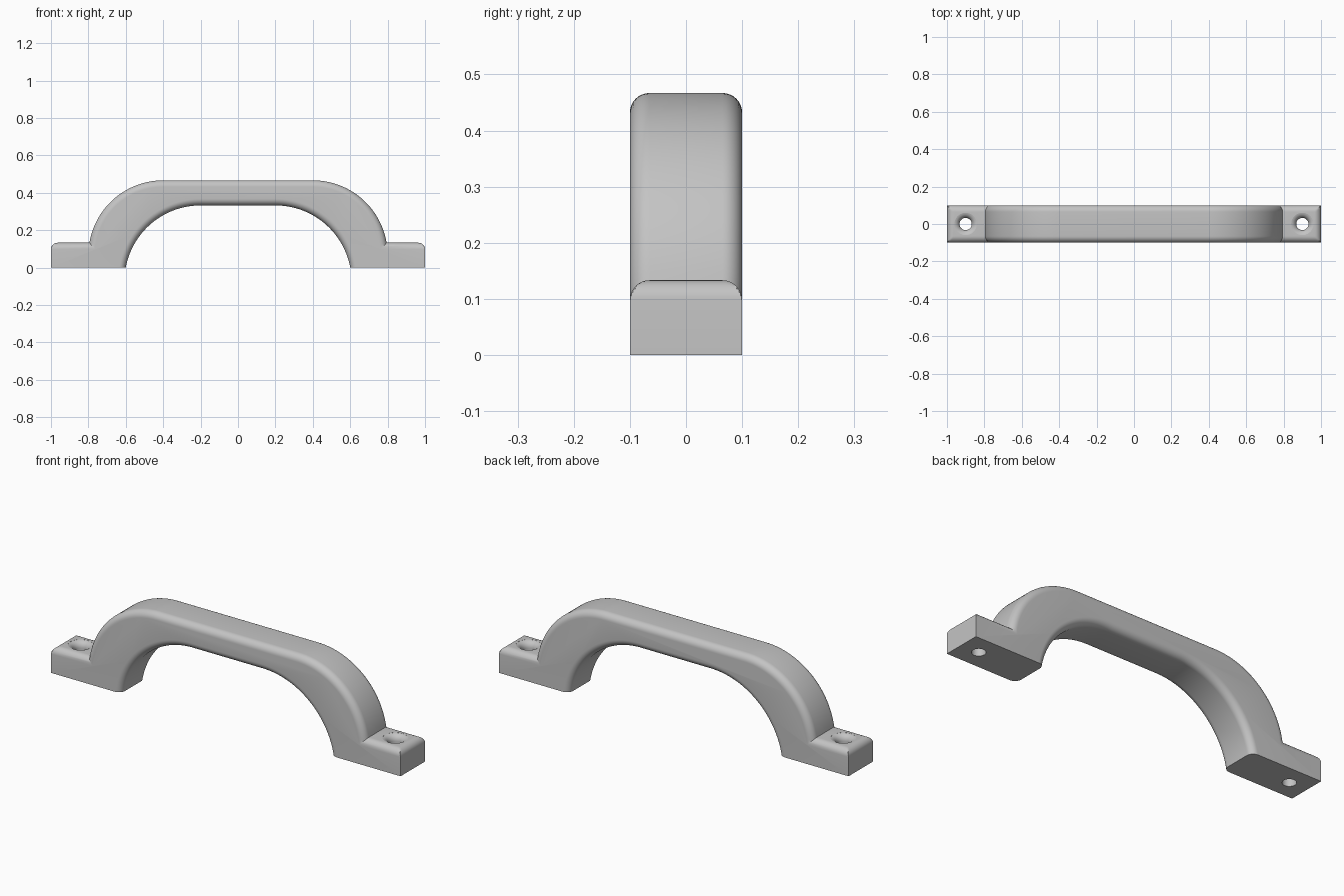
import bpy, bmesh, math

if "Cube" in bpy.data.objects:
    bpy.data.objects.remove(bpy.data.objects["Cube"], do_unlink=True)

HALF_WIDTH = 0.1
FOOT_TOP = 0.1333
FILLET = 0.035
STEPS = 8
ARC_STEPS = 32

grey = bpy.data.materials.new("plain grey")
grey.use_nodes = True
grey.diffuse_color = (0.55, 0.55, 0.55, 1)
grey.node_tree.nodes["Principled BSDF"].inputs["Base Color"].default_value = (0.55, 0.55, 0.55, 1)


def arc(cx, cz, radius, start, end, steps):
    """Points along an arc in the xz plane, angles in radians from +x."""
    angles = [start + (end - start) * i / steps for i in range(steps + 1)]
    return [(cx + radius * math.cos(a), cz + radius * math.sin(a)) for a in angles]


def outline(d):
    """Closed handle outline, shrunk by d everywhere except the base and end faces."""
    # outer curve, from the middle of the grip down to the foot
    top = FOOT_TOP - d
    radius = 0.4 - d
    meet = math.asin((top - 0.067) / radius)
    outer = arc(0.4, 0.067, radius, math.pi / 2, meet, ARC_STEPS)
    # rounded foot end, mitred against the side rounding
    end = arc(1 - FILLET, FOOT_TOP - FILLET, FILLET, math.pi / 2, 0, STEPS)
    end = [(x, min(z, top)) for x, z in end]
    # underside curve, from the foot up to the middle
    radius = 0.407 + d
    cz = 0.333 - 0.407
    inner = arc(0.2, cz, radius, math.asin(-cz / radius), math.pi / 2, ARC_STEPS)
    right = outer + end + [(1, 0)] + inner
    return right + [(-x, z) for x, z in reversed(right)]


def finish(bm, name):
    bmesh.ops.recalc_face_normals(bm, faces=bm.faces[:])
    mesh = bpy.data.meshes.new(name)
    bm.to_mesh(mesh)
    bm.free()
    mesh.materials.append(grey)
    obj = bpy.data.objects.new(name, mesh)
    bpy.context.collection.objects.link(obj)
    return obj


def skin(bm, rings):
    """Join closed rings of points and cap both ends."""
    loops = [[bm.verts.new(p) for p in ring] for ring in rings]
    for a, b in zip(loops, loops[1:]):
        for i in range(len(a)):
            j = (i + 1) % len(a)
            bm.faces.new((a[i], a[j], b[j], b[i]))
    bm.faces.new(loops[0])
    bm.faces.new(loops[-1])


# handle body: outlines stacked across the width, rounded towards each side
layers = []
for i in range(STEPS + 1):
    t = math.pi / 2 * i / STEPS
    layers.append((HALF_WIDTH - FILLET + FILLET * math.sin(t), FILLET * (1 - math.cos(t))))
layers = [(-y, d) for y, d in reversed(layers)] + layers
bm = bmesh.new()
skin(bm, [[(x, y, z) for x, z in outline(d)] for y, d in layers])
handle = finish(bm, "pull_handle")

# screw holes: straight bore flaring out at the top
bore = 0.0325
flare = 0.033
profile = [(bore, -0.05), (bore, FOOT_TOP - flare)]
profile += arc(bore + flare, FOOT_TOP - flare, flare, math.pi, math.radians(100), STEPS)[1:]
profile.append((profile[-1][0], 0.16))
for side in (-1, 1):
    bm = bmesh.new()
    turns = [math.tau * k / 40 for k in range(40)]
    skin(bm, [[(side * 0.9 + r * math.cos(a), r * math.sin(a), z) for a in turns]
              for r, z in profile])
    cutter = finish(bm, "screw_hole_cutter")
    cutter.hide_render = True
    cut = handle.modifiers.new("screw hole", 'BOOLEAN')
    cut.operation = 'DIFFERENCE'
    cut.solver = 'EXACT'
    cut.object = cutter
    bpy.context.view_layer.objects.active = handle
    bpy.ops.object.modifier_apply(modifier=cut.name)
    bpy.data.objects.remove(cutter, do_unlink=True)

# smooth curves with crisp edges
bpy.ops.object.select_all(action='DESELECT')
handle.select_set(True)
bpy.context.view_layer.objects.active = handle
bpy.ops.object.shade_smooth_by_angle(angle=math.radians(30))
